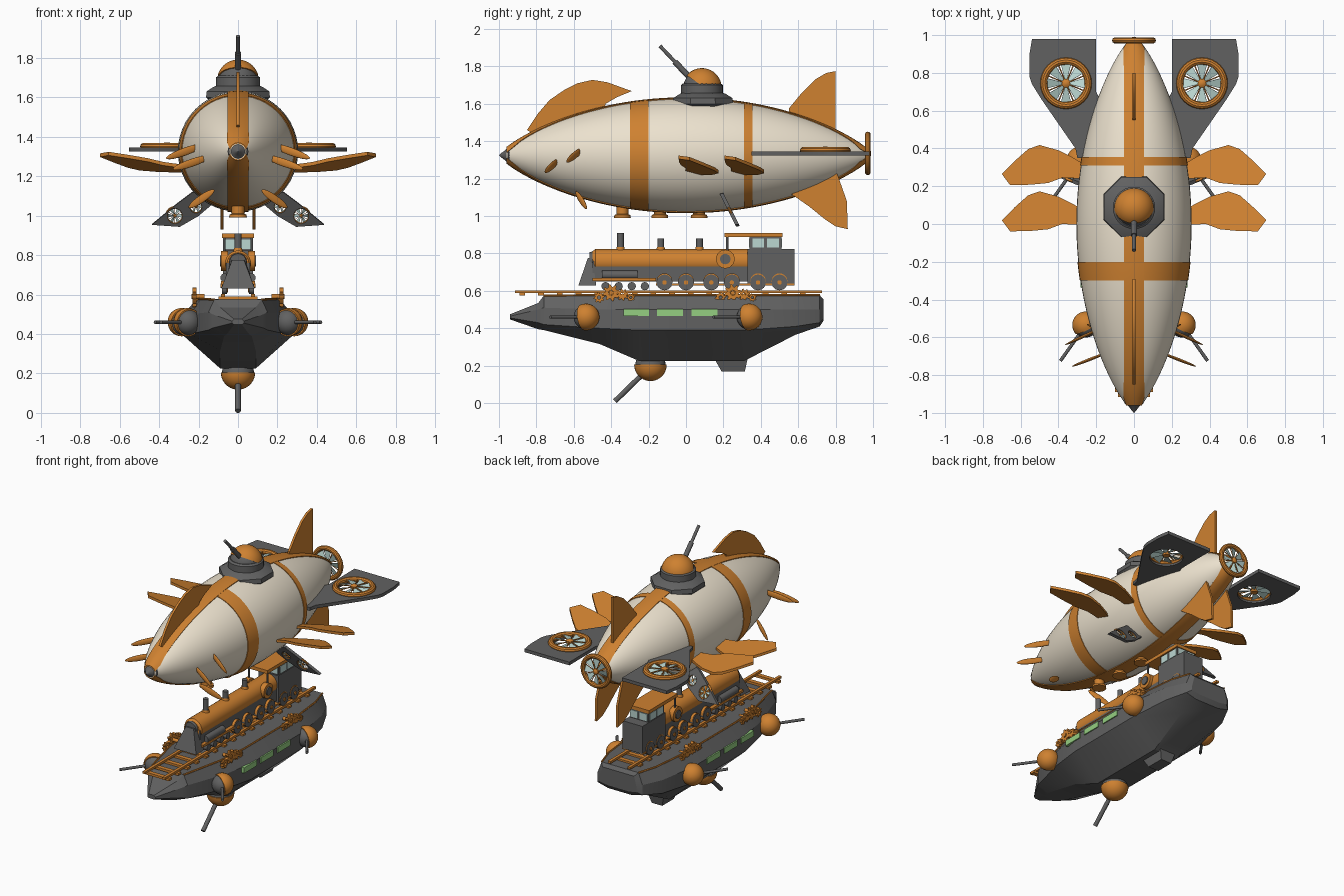
import bpy, bmesh
from math import sin, cos, pi, asin, radians
from mathutils import Matrix, Vector

if "Cube" in bpy.data.objects:
    bpy.data.objects.remove(bpy.data.objects["Cube"])

def material(name, c):
    m = bpy.data.materials.new(name)
    m.diffuse_color = (*c, 1)
    m.use_nodes = True
    m.node_tree.nodes["Principled BSDF"].inputs["Base Color"].default_value = m.diffuse_color
    return m
ORANGE = material("orange", (.62, .22, .03))
CREAM = material("cream", (.84, .76, .62))
DARK = material("dark_grey", (.12, .12, .12))
GLASS = material("pale_glass", (.5, .68, .64))
GREEN = material("green_glass", (.3, .62, .22))
T = Matrix.Translation

def make(name, bms, mat, M=Matrix(), mirror=False, angle=35):
    bm = bmesh.new()
    for b in (bms if isinstance(bms, list) else [bms]):
        tmp = bpy.data.meshes.new("tmp")
        b.to_mesh(tmp)
        bm.from_mesh(tmp)
        bpy.data.meshes.remove(tmp)
        b.free()
    bm.transform(M)
    if mirror:
        d = bmesh.ops.duplicate(bm, geom=bm.verts[:] + bm.edges[:] + bm.faces[:])["geom"]
        for v in d:
            if isinstance(v, bmesh.types.BMVert):
                v.co.x *= -1
    bmesh.ops.recalc_face_normals(bm, faces=bm.faces[:])
    for f in bm.faces:
        f.smooth = True
    for e in bm.edges:
        e.smooth = e.calc_face_angle(0) < radians(angle)
    me = bpy.data.meshes.new(name)
    bm.to_mesh(me)
    me.materials.append(mat)
    ob = bpy.data.objects.new(name, me)
    bpy.context.collection.objects.link(ob)
    return ob

def loft(rings, closed=False):
    bm = bmesh.new()
    R = [[bm.verts.new(p) for p in r] for r in rings]
    n = len(R[0])
    for i in range(len(R) - (0 if closed else 1)):
        a, b = R[i], R[(i + 1) % len(R)]
        for j in range(n):
            bm.faces.new((a[j], a[(j + 1) % n], b[(j + 1) % n], b[j]))
    if not closed:
        bm.faces.new(R[0])
        bm.faces.new(R[-1])
    return bm

def lathe(profile, n=32, closed=False, turn=0):
    return loft([[(max(r, .0005) * cos(2 * pi * (j + turn) / n), max(r, .0005) * sin(2 * pi * (j + turn) / n), z)
                  for j in range(n)] for r, z in profile], closed)

def torus(R, r, n=32):
    return lathe([(R + r * cos(a * pi / 5), r * sin(a * pi / 5)) for a in range(10)], n, True)

def dome(c, r, d, start=0, n=28):
    b = lathe([(r * cos(a), r * sin(a)) for a in [start + (pi / 2 - start) * i / 10 for i in range(11)]], n)
    b.transform(T(c) @ Vector(d).to_track_quat('Z', 'Y').to_matrix().to_4x4())
    return b

def ball(c, r):
    return dome(c, r, (0, 0, 1), -pi / 2 + .01)

def rod(a, b, r, r2=None, n=16):
    a, b = Vector(a), Vector(b)
    bm = lathe([(r, 0), (r if r2 is None else r2, (b - a).length)], n)
    bm.transform(T(a) @ (b - a).to_track_quat('Z', 'Y').to_matrix().to_4x4())
    return bm

def box(x0, x1, y0, y1, z0, z1):
    return loft([[(x0, y0, z), (x1, y0, z), (x1, y1, z), (x0, y1, z)] for z in (z0, z1)])

def plate(outline, t, holes=()):
    cu = bpy.data.curves.new("outline", 'CURVE')
    cu.dimensions, cu.fill_mode, cu.extrude = '2D', 'BOTH', t / 2
    circles = [[(x + r * cos(a * pi / 16), y + r * sin(a * pi / 16)) for a in range(32)] for x, y, r in holes]
    for pts in [outline] + circles:
        s = cu.splines.new('POLY')
        s.points.add(len(pts) - 1)
        s.use_cyclic_u = True
        for p, q in zip(s.points, pts):
            p.co = (*q, 0, 1)
    ob = bpy.data.objects.new("outline", cu)
    bpy.context.collection.objects.link(ob)
    me = bpy.data.meshes.new_from_object(ob.evaluated_get(bpy.context.evaluated_depsgraph_get()))
    bm = bmesh.new()
    bm.from_mesh(me)
    bmesh.ops.remove_doubles(bm, verts=bm.verts[:], dist=1e-5)
    bpy.data.objects.remove(ob)
    bpy.data.meshes.remove(me)
    return bm

def fan(name, M, R, mirror=False, n=8):
    frame, blades = [torus(R * .87, R * .14), lathe([(R * .17, -R * .1), (R * .17, R * .1), (R * .08, R * .16)], 16)], []
    for i in range(n):
        rot = Matrix.Rotation(2 * pi * i / n, 4, 'Z')
        b = loft([[(R * x, R * y, z) for x, y in ((.12, -.04), (.12, .04), (.78, .22), (.78, -.22))]
                  for z in (-.01 * R, .01 * R)])
        b.transform(rot @ Matrix.Rotation(.35, 4, 'X'))
        blades.append(b)
        s = rod((0, 0, R * .06), (R * .8, 0, R * .06), R * .025, n=6)
        s.transform(rot @ Matrix.Rotation(pi / n, 4, 'Z'))
        frame.append(s)
    make(name + "_frame", frame, ORANGE, M, mirror)
    make(name + "_blades", blades, GLASS, M, mirror)

# gas envelope with orange bands and lengthwise strips
ZC = 1.325
ALONG = Matrix(((1, 0, 0, 0), (0, 0, 1, 0), (0, 1, 0, ZC), (0, 0, 0, 1)))
rad = lambda y: .305 * (1 - y * y) ** .8
ys = [-.96 + 1.93 * i / 48 for i in range(49)]
make("envelope", lathe([(rad(y), y) for y in ys], 48), CREAM, ALONG)
for a, b in ((-.3, -.2), (.31, .355)):
    yy = [a + (b - a) * i / 4 for i in range(5)]
    make("hoop_band", lathe([(rad(a) - .01, a)] + [(rad(y) + .004, y) for y in yy] + [(rad(b) - .01, b)], 48), ORANGE, ALONG)
for s in (1, -1):
    rings = []
    for y in ys:
        r, h = rad(y), asin(min(.95, .052 / rad(y)))
        arc = [h * (i / 3 - 1) for i in range(7)]
        rings.append([((r + .005) * sin(a), y, ZC + s * (r + .005) * cos(a)) for a in arc] +
                     [((r - .012) * sin(a), y, ZC + s * (r - .012) * cos(a)) for a in arc[::-1]])
    make("lengthwise_strip", loft(rings), ORANGE)
make("nose_cap", lathe([(.055, -.935), (.05, -.95), (.028, -.965), (.014, -.985), (.001, -1)], 24), DARK, ALONG)
fan("tail_propeller", T((0, .972, ZC + .01)) @ Matrix.Rotation(-pi / 2, 4, 'X'), .115)

# upright fins
def upright(x):
    return Matrix(((0, 0, 1, x), (1, 0, 0, 0), (0, 1, 0, 0), (0, 0, 0, 1)))
make("front_sail_fin", plate([(-.85, 1.46), (-.79, 1.55), (-.73, 1.62), (-.65, 1.675), (-.58, 1.71), (-.5, 1.728), (-.42, 1.715),
     (-.29, 1.668), (-.37, 1.635), (-.43, 1.6), (-.45, 1.5), (-.75, 1.4)], .015), ORANGE, upright(0))
make("tail_top_fin", plate([(.55, 1.5), (.55, 1.575), (.62, 1.66), (.69, 1.73), (.75, 1.765), (.8, 1.775), (.8, 1.4)], .015), ORANGE, upright(0))
make("tail_lower_fins", plate([(.56, 1.12), (.66, 1.05), (.74, .985), (.8, .945), (.865, .93), (.86, 1.08), (.8, 1.25), (.6, 1.25)], .015),
     ORANGE, upright(.08), True)

# swept side wings
for dy in (0, -.245):
    M = Matrix(((1, 0, 0, 0), (0, 1, 0, dy), (.15, -.25, 1, 1.2675), (0, 0, 0, 1)))
    make("side_wing", plate([(.27, .32), (.33, .355), (.4, .39), (.5, .418), (.56, .397), (.63, .335), (.70, .265), (.656, .206),
         (.55, .208), (.455, .217), (.38, .245), (.27, .24)], .018), ORANGE, M, True)

# tail planes with ducted fans
make("tail_plane", plate([(.2, .98), (.54, .98), (.553, .9), (.553, .78), (.54, .74), (.49, .66), (.31, .4), (.3, .35), (.24, .35),
     (.15, .6), (.2, .7)], .022, [(.36, .745, .105)]), DARK, T((0, 0, 1.335)), True)
fan("tail_plane_fan", T((.36, .745, 1.35)), .135, True)

# lower angled plates with three small fans each
LOW = Matrix(((1, 0, 0, 0), (0, -.5, -1, .75), (0, 1, -.2, 0), (0, 0, 0, 1)))
small = [(.32, 1.0, .048), (.213, 1.045, .038), (.145, 1.086, .028)]
make("lower_fan_plate", plate([(.1, 1.127), (.23, 1.12), (.31, 1.06), (.437, .955), (.295, .945), (.2, 1.0), (.1, 1.085)], .02,
     [(x, z, r * .8) for x, z, r in small]), DARK, LOW, True)
for x, z, r in small:
    fan("lower_fan", LOW @ T((x, z, 0)), r, True, 6)

# whisker blades near the nose, and belly vents
for a, b in (((.17, -.55, 1.36), (.365, -.64, 1.29)), ((.14, -.68, 1.30), (.33, -.755, 1.235)), ((.12, -.59, 1.13), (.25, -.53, 1.04))):
    a, b = Vector(a), Vector(b)
    M = T((a + b) / 2) @ (b - a).to_track_quat('Z', 'Y').to_matrix().to_4x4() @ Matrix.Diagonal((.008, .02, (b - a).length / 2, 1))
    make("whisker_blade", ball((0, 0, 0), 1), ORANGE, M, True)
for y in (-.34, -.14, .07):
    make("belly_vent", lathe([(.045, .99), (.043, 1.005), (.032, 1.01), (.032, 1.08)], 20), ORANGE, T((0, y, 0)))

# top gun turret
make("turret_base", lathe([(.14, 1.57), (.175, 1.6), (.172, 1.63), (.13, 1.655), (.105, 1.66), (.105, 1.70)], 8, turn=.5), DARK, T((0, .09, 0)))
make("turret_ball", ball((0, .085, 1.685), .1), DARK)
make("turret_hood", dome((0, .085, 1.685), .106, (0, .55, .83), .1), ORANGE)
make("turret_collar", lathe([(.112, 1.65), (.112, 1.7), (.1, 1.71)], 32), DARK, T((0, .085, 0)))
make("turret_gun", [rod((0, .04, 1.72), (0, -.14, 1.91), .01), rod((0, .04, 1.72), (0, -.06, 1.825), .016)], DARK)

# lower ship hull: y, deck half width, beam, deck z, beam top z, beam low z, keel half width, keel z
stations = [(-.94, .02, .03, .475, .465, .455, .02, .447), (-.79, .09, .13, .535, .5, .43, .06, .395),
            (-.76, .12, .15, .575, .51, .42, .07, .39), (-.46, .19, .24, .578, .5, .4, .09, .315),
            (-.25, .21, .275, .578, .5, .39, .09, .225), (.31, .21, .275, .578, .5, .39, .09, .225),
            (.585, .18, .23, .578, .5, .41, .1, .365), (.715, .14, .17, .577, .5, .43, .09, .41),
            (.735, .12, .14, .555, .48, .45, .08, .44)]
rings, rim = [], []
for y, d, b, zt, zu, zl, k, zb in stations:
    half = [(d, zt), (b, zu), (b, zl), (k, zb)]
    rings.append([(x, y, z) for x, z in half] + [(-x, y, z) for x, z in half[::-1]])
    rim.append((d, y, zt))
make("ship_hull", loft(rings), DARK, angle=25)
make("deck_trim", [rod(a, b, .006, n=6) for a, b in zip(rim[2:7], rim[3:8])], ORANGE, mirror=True)
make("keel_block", loft([[(-.06, .15, .24), (.06, .15, .24), (.06, .33, .24), (-.06, .33, .24)],
                         [(-.04, .19, .17), (.04, .19, .17), (.04, .315, .17), (-.04, .315, .17)]]), DARK)
make("hull_windows", [box(.24, .282, a, a + .138, .465, .503) for a in (-.335, -.155, .03)], GREEN, mirror=True)

# side ball turrets and belly turret
for x, y in ((.255, -.535), (.285, .337)):
    c = Vector((x, y, .46))
    make("side_turret_ball", ball(c, .066), DARK, mirror=True)
    make("side_turret_shell", dome(c, .072, (.45, .9, .15), -.25), ORANGE, mirror=True)
    make("side_turret_gun", rod(c, c + Vector((.135, -.19, 0)), .009), DARK, mirror=True)
make("belly_turret_ball", ball((0, -.19, .2), .082), DARK)
make("belly_turret_shell", dome((0, -.19, .205), .087, (0, 0, -1)), ORANGE)
make("belly_turret_gun", rod((0, -.2, .185), (0, -.38, .01), .014), DARK)

# deck gears
def gear(y, z, r):
    pts = [(r * (1 if k % 4 < 2 else .72) * cos(k * pi / 16 + .1), r * (1 if k % 4 < 2 else .72) * sin(k * pi / 16 + .1)) for k in range(32)]
    b = plate(pts, .02, [(0, 0, r * .3)])
    b.transform(T((0, y, z)) @ upright(.22))
    return b
for y in (-.4, .25):
    make("gears", [gear(y, .59, .045), gear(y - .065, .565, .03), gear(y + .06, .58, .032), gear(y + .105, .565, .022),
                   rod((.17, y, .59), (.235, y, .59), .012), rod((.17, y + .06, .575), (.23, y + .06, .575), .01)], ORANGE, mirror=True)

# railway track
make("rails", box(.065, .085, -.915, .727, .588, .603), ORANGE, mirror=True)
make("sleepers", [box(-.1, .1, y, y + .03, .574, .59) for y in [-.89 + .1 * i for i in range(16)]], ORANGE)

# locomotive
make("engine_body", [box(-.06, .06, -.5, .35, .65, .76), box(-.075, .075, .33, .58, .635, .825)], DARK)
make("boiler", lathe([(.055, -.5), (.066, -.485), (.066, .34)], 28), ORANGE, Matrix(((1, 0, 0, 0), (0, 0, 1, 0), (0, 1, 0, .757), (0, 0, 0, 1))))
make("smokebox_front", rod((0, -.515, .765), (0, -.48, .765), .042, .05), DARK)
make("cowcatcher", loft([[(-.085, -.575, .63), (.085, -.575, .63), (.08, -.48, .63), (-.08, -.48, .63)],
                         [(-.03, -.525, .775), (.03, -.525, .775), (.035, -.5, .775), (-.035, -.5, .775)]]), DARK)
make("chimneys", [rod((0, y, .76), (0, y, z), .018) for y, z in ((-.35, .91), (-.135, .88), (.072, .88))], DARK)
make("chimney_collars", [rod((0, y, .8), (0, y, .835), .028, .02) for y in (-.35, -.135, .072)], ORANGE)
make("cab", box(-.07, .07, .34, .51, .82, .89), DARK)
make("cab_roof", box(-.08, .08, .205, .515, .887, .91), ORANGE)
make("roof_posts", rod((.07, .22, .8), (.07, .22, .89), .006), DARK, mirror=True)
make("cab_windows", [box(.05, .074, .355, .418, .832, .88), box(.05, .074, .433, .497, .832, .88),
                     box(.008, .065, .336, .36, .832, .88), box(.008, .065, .49, .514, .832, .88)], GLASS, mirror=True)
make("side_drum_ring", [rod((.05, .21, .77), (.085, .21, .77), .05, n=24)], ORANGE, mirror=True)
make("side_drum_cap", [rod((.05, .21, .77), (.092, .21, .77), .028, n=24)], DARK, mirror=True)
wheels = [-.115, 0, .135, .245, .385, .5]
make("drive_wheels", [rod((.055, y, .645), (.082, y, .645), .042, n=24) for y in wheels], DARK, mirror=True)
make("wheel_guards", [rod((.05, y, .652), (.078, y, .652), .042, n=24) for y in wheels], ORANGE, mirror=True)
make("wheel_hubs", [rod((.06, y, .645), (.088, y, .645), .012, n=12) for y in wheels], ORANGE, mirror=True)
make("small_wheels", [rod((.055, y, .625), (.08, y, .625), .022, n=16) for y in (-.43, -.36, -.29, -.22)], DARK, mirror=True)
make("running_boards", [box(.05, .085, -.5, -.16, .652, .668), box(.05, .08, -.16, .58, .63, .64)], ORANGE, mirror=True)
make("cylinder_box", rod((.065, -.45, .685), (.065, -.26, .685), .024), DARK, mirror=True)
